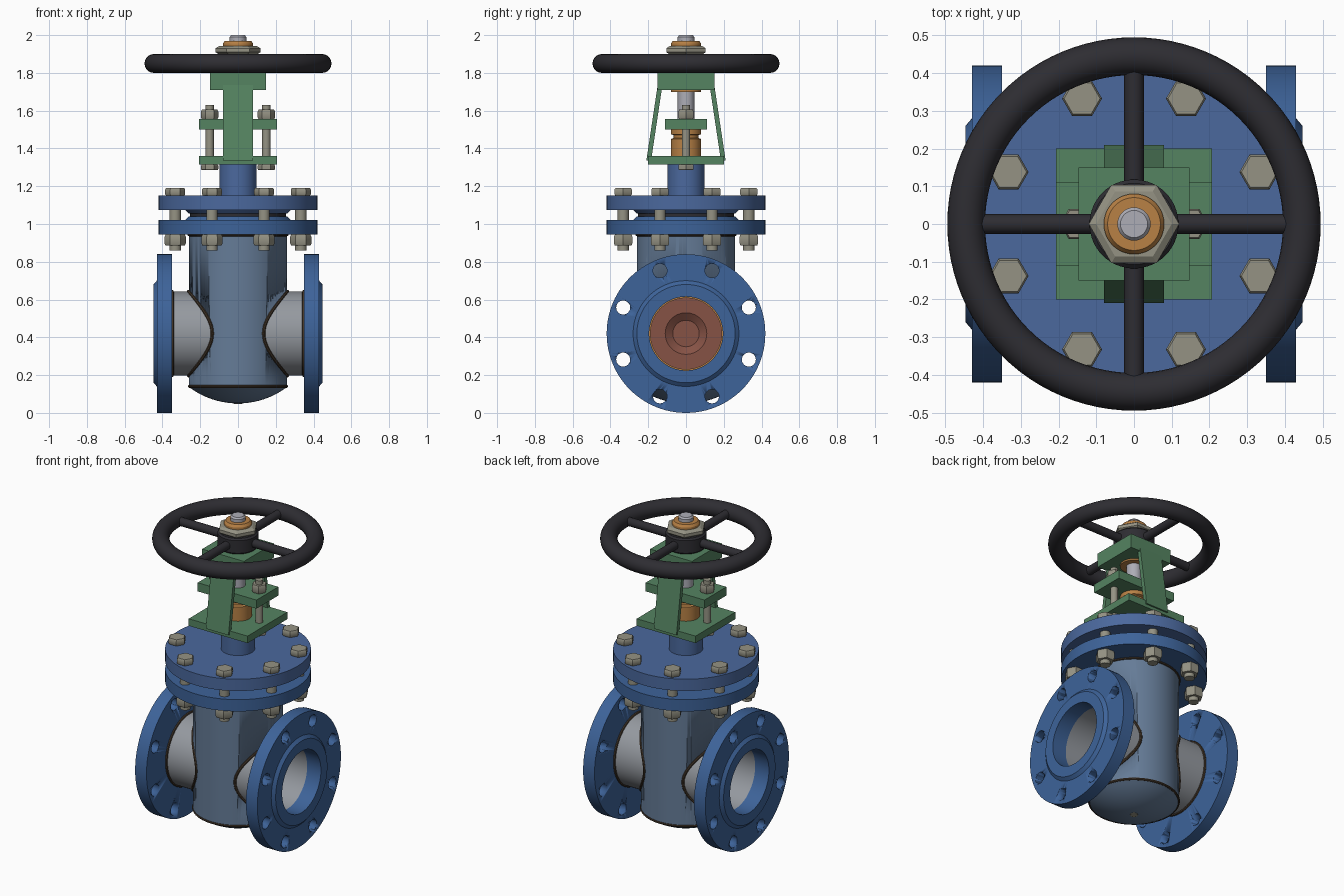
import bpy, bmesh
from math import sin, cos, pi, sqrt, radians
from mathutils import Vector

if "Cube" in bpy.data.objects:
    bpy.data.objects.remove(bpy.data.objects["Cube"])


def material(name, r, g, b):
    m = bpy.data.materials.new(name)
    m.diffuse_color = (r, g, b, 1)
    m.use_nodes = True
    m.node_tree.nodes["Principled BSDF"].inputs["Base Color"].default_value = m.diffuse_color
    return m


BLUE = material("flange_blue", 0.047, 0.125, 0.32)
BONNET = material("bonnet_blue", 0.07, 0.14, 0.34)
BODY = material("body_blue", 0.13, 0.20, 0.31)
PIPE = material("pipe_grey", 0.30, 0.32, 0.35)
STEEL = material("bolt_steel", 0.30, 0.29, 0.23)
GREEN = material("yoke_green", 0.09, 0.23, 0.12)
BRASS = material("brass", 0.48, 0.22, 0.06)
BLACK = material("wheel_black", 0.027, 0.026, 0.032)
RED = material("gate_red", 0.24, 0.085, 0.06)
WELD = material("weld_brown", 0.06, 0.04, 0.025)
STEM = material("stem_metal", 0.42, 0.42, 0.47)


def finish(ob, mat):
    if mat:
        ob.data.materials.append(mat)
    bpy.ops.object.select_all(action='DESELECT')
    ob.select_set(True)
    bpy.context.view_layer.objects.active = ob
    bpy.ops.object.shade_smooth_by_angle(angle=radians(30))
    return ob


def from_bm(name, bm, mat):
    bmesh.ops.remove_doubles(bm, verts=bm.verts, dist=1e-5)
    bmesh.ops.recalc_face_normals(bm, faces=bm.faces)
    me = bpy.data.meshes.new(name)
    bm.to_mesh(me)
    bm.free()
    ob = bpy.data.objects.new(name, me)
    bpy.context.collection.objects.link(ob)
    return finish(ob, mat)


def spin(bm, prof, loc=(0, 0, 0), axis='Z', s=1, n=64):
    """Revolve (radius, height) points around an axis through loc; the profile is closed."""
    rings = []
    for r, h in prof:
        ring = []
        for i in range(n):
            c, d = r * cos(2 * pi * i / n), r * sin(2 * pi * i / n)
            p = {'Z': (c, d, h * s), 'X': (h * s, c, d), 'Y': (c, h * s, d)}[axis]
            ring.append(bm.verts.new(Vector(p) + Vector(loc)))
        rings.append(ring)
    for a, b in zip(rings, rings[1:] + rings[:1]):
        if prof[rings.index(a)][0] == 0 and prof[rings.index(b)][0] == 0:
            continue
        for i in range(n):
            j = (i + 1) % n
            bm.faces.new((a[i], a[j], b[j], b[i]))


def lathe(name, prof, mat, **kw):
    bm = bmesh.new()
    spin(bm, prof, **kw)
    return from_bm(name, bm, mat)


def rod(r, h0, h1):
    return [(0, h0), (r, h0), (r, h1), (0, h1)]


def nut(r, h0, h1):
    c = (h1 - h0) * 0.2
    return [(0, h0), (r * .9, h0), (r, h0 + c), (r, h1 - c), (r * .9, h1), (0, h1)]


def ring(major, minor, h, n=12):
    return [(major + minor * cos(2 * pi * k / n), h + minor * sin(2 * pi * k / n)) for k in range(n)]


def box(name, x, y, z0, z1, mat):
    bm = bmesh.new()
    bmesh.ops.create_cube(bm, size=2)
    for v in bm.verts:
        v.co = (v.co.x * x, v.co.y * y, z1 if v.co.z > 0 else z0)
    return from_bm(name, bm, mat)


def cut(ob, cutter):
    m = ob.modifiers.new("cut", 'BOOLEAN')
    m.object, m.operation, m.solver = cutter, 'DIFFERENCE', 'EXACT'
    bpy.context.view_layer.objects.active = ob
    bpy.ops.object.modifier_apply(modifier="cut")
    bpy.data.objects.remove(cutter)


ZP = 0.42                                             # pipe axis height
BOLTS = [(0.36 * cos((k + .5) * pi / 4), 0.36 * sin((k + .5) * pi / 4)) for k in range(8)]

# Body barrel with side openings
body = lathe("body", [(0.26, 0.14), (0.26, 0.96), (0.23, 0.96), (0.23, 0.14)], BODY, n=96)
cut(body, lathe("opening_cutter", rod(0.212, -0.5, 0.5), None, loc=(0, 0, ZP), axis='X'))

# Domed bottom and its plug
R = 0.432
dome = [(0.26, 0.14)] + [(R * sin(a), 0.05 + R - R * cos(a)) for a in [0.645 * (1 - k / 10) for k in range(11)]]
dome[-1] = (0, 0.05)
lathe("bottom_dome", dome + [(0, 0.14)], BODY)
lathe("drain_plug", rod(0.022, 0.047, 0.07), STEEL, n=24)

# Side pipes, end flanges, seats and weld beads
for s, side in ((1, "right"), (-1, "left")):
    kw = dict(loc=(0, 0, ZP), axis='X', s=s)
    lathe(side + "_pipe", [(0.222, 0.09), (0.222, 0.40), (0.197, 0.40), (0.197, 0.09)], PIPE, **kw)
    fl = lathe(side + "_flange", [(0.195, 0.35), (0.42, 0.35), (0.42, 0.43), (0.28, 0.43),
                                  (0.26, 0.447), (0.195, 0.447)], BLUE, n=96, **kw)
    bm = bmesh.new()
    for y, z in BOLTS:
        spin(bm, rod(0.037, 0.3, 0.5), loc=(0, y, ZP + z), axis='X', s=s, n=32)
    cut(fl, from_bm("hole_cutter", bm, None))
    lathe(side + "_seat_ring", [(0.188, 0.065), (0.215, 0.065), (0.215, 0.09), (0.188, 0.09)], BRASS, **kw)
    lathe(side + "_flange_weld", ring(0.222, 0.009, 0.349, 8), WELD, **kw)
    # Saddle weld where pipe meets barrel
    cu = bpy.data.curves.new(side + "_saddle_weld", 'CURVE')
    cu.dimensions, cu.bevel_depth, cu.bevel_resolution = '3D', 0.009, 2
    sp = cu.splines.new('POLY')
    sp.points.add(71)
    sp.use_cyclic_u = True
    for k, p in enumerate(sp.points):
        y = 0.223 * cos(k * pi / 36)
        p.co = (s * sqrt(0.261 ** 2 - y * y), y, ZP + 0.223 * sin(k * pi / 36), 1)
    ob = bpy.data.objects.new(side + "_saddle_weld", cu)
    bpy.context.collection.objects.link(ob)
    bpy.ops.object.select_all(action='DESELECT')
    ob.select_set(True)
    bpy.context.view_layer.objects.active = ob
    bpy.ops.object.convert(target='MESH')
    finish(bpy.context.view_layer.objects.active, WELD)
lathe("dome_weld", ring(0.257, 0.008, 0.14, 8), WELD)
lathe("neck_weld", ring(0.26, 0.008, 0.943, 8), WELD)

# Gate disc with recessed centre on both faces
lathe("gate", [(0, -.03), (.07, -.03), (.11, -.06), (.205, -.06), (.205, .06), (.11, .06), (.07, .03), (0, .03)],
      RED, loc=(0, 0, ZP), axis='X')

# Body flange, gasket and bonnet
lathe("body_flange", [(0.22, 0.945), (0.42, 0.945), (0.42, 1.02), (0.28, 1.02), (0.26, 1.04), (0.22, 1.04)],
      BLUE, n=96)
lathe("gasket", [(0.22, 1.04), (0.255, 1.04), (0.255, 1.055), (0.22, 1.055)], BLACK)
lathe("bonnet", [(0.05, 1.055), (0.26, 1.055), (0.28, 1.075), (0.42, 1.075), (0.42, 1.15), (0.098, 1.15),
                 (0.098, 1.32), (0.05, 1.32)], BONNET, n=96)

# Bonnet bolts with hex heads and nuts
for i, (x, y) in enumerate(BOLTS):
    bm = bmesh.new()
    spin(bm, rod(0.03, 0.86, 1.16), loc=(x, y, 0), n=24)
    spin(bm, nut(0.053, 1.15, 1.19), loc=(x, y, 0), n=6)
    spin(bm, nut(0.056, 0.885, 0.945), loc=(x, y, 0), n=6)
    from_bm(f"bonnet_bolt_{i + 1}", bm, STEEL)

# Yoke: base plate, leaning arms and top block
box("yoke_base", 0.207, 0.20, 1.315, 1.36, GREEN)
box("yoke_top", 0.147, 0.15, 1.71, 1.80, GREEN)
for s, side in ((-1, "front"), (1, "back")):
    bm = bmesh.new()
    bmesh.ops.create_cube(bm, size=2)
    for v in bm.verts:
        top = v.co.z > 0
        outer = 0.150 if top else 0.210
        v.co = (v.co.x * 0.08, s * (outer - (0.025 if v.co.y < 0 else 0)), 1.735 if top else 1.335)
    from_bm(side + "_yoke_arm", bm, GREEN)

# Gland with flange and its two studs
lathe("gland", [(0.045, 1.36), (0.08, 1.36), (0.08, 1.45), (0.065, 1.455), (0.065, 1.47), (0.08, 1.475),
                (0.08, 1.50), (0.045, 1.50)], BRASS)
box("gland_flange", 0.207, 0.11, 1.50, 1.555, GREEN)
for s, side in ((1, "right"), (-1, "left")):
    bm = bmesh.new()
    spin(bm, rod(0.022, 1.30, 1.63), loc=(s * 0.15, 0, 0), n=24)
    spin(bm, nut(0.046, 1.285, 1.315), loc=(s * 0.15, 0, 0), n=6)
    spin(bm, nut(0.046, 1.555, 1.605), loc=(s * 0.15, 0, 0), n=6)
    from_bm(side + "_gland_stud", bm, STEEL)

# Stem, yoke bushing and top nuts
lathe("stem", [(0, 0.60), (0.044, 0.60), (0.044, 1.99), (0.036, 2.0), (0, 2.0)], STEM, n=32)
lathe("yoke_bushing", [(0.044, 1.70), (0.08, 1.70), (0.08, 1.955), (0.07, 1.97), (0.044, 1.97)], BRASS)
lathe("wheel_nut", [(0, 1.90), (0.105, 1.90), (0.12, 1.91), (0.12, 1.93), (0.1, 1.942), (0, 1.942)], STEEL, n=6)

# Handwheel
lathe("wheel_rim", ring(0.445, 0.05, 1.85, 20), BLACK, n=96)
lathe("wheel_hub", [(0.08, 1.80), (0.108, 1.80), (0.118, 1.81), (0.118, 1.89), (0.108, 1.90), (0.08, 1.90)], BLACK)
for axis in 'XY':
    for s in (1, -1):
        lathe(f"spoke_{axis.lower()}_{'plus' if s > 0 else 'minus'}", rod(0.026, 0.1, 0.43), BLACK,
              loc=(0, 0, 1.85), axis=axis, s=s, n=24)
